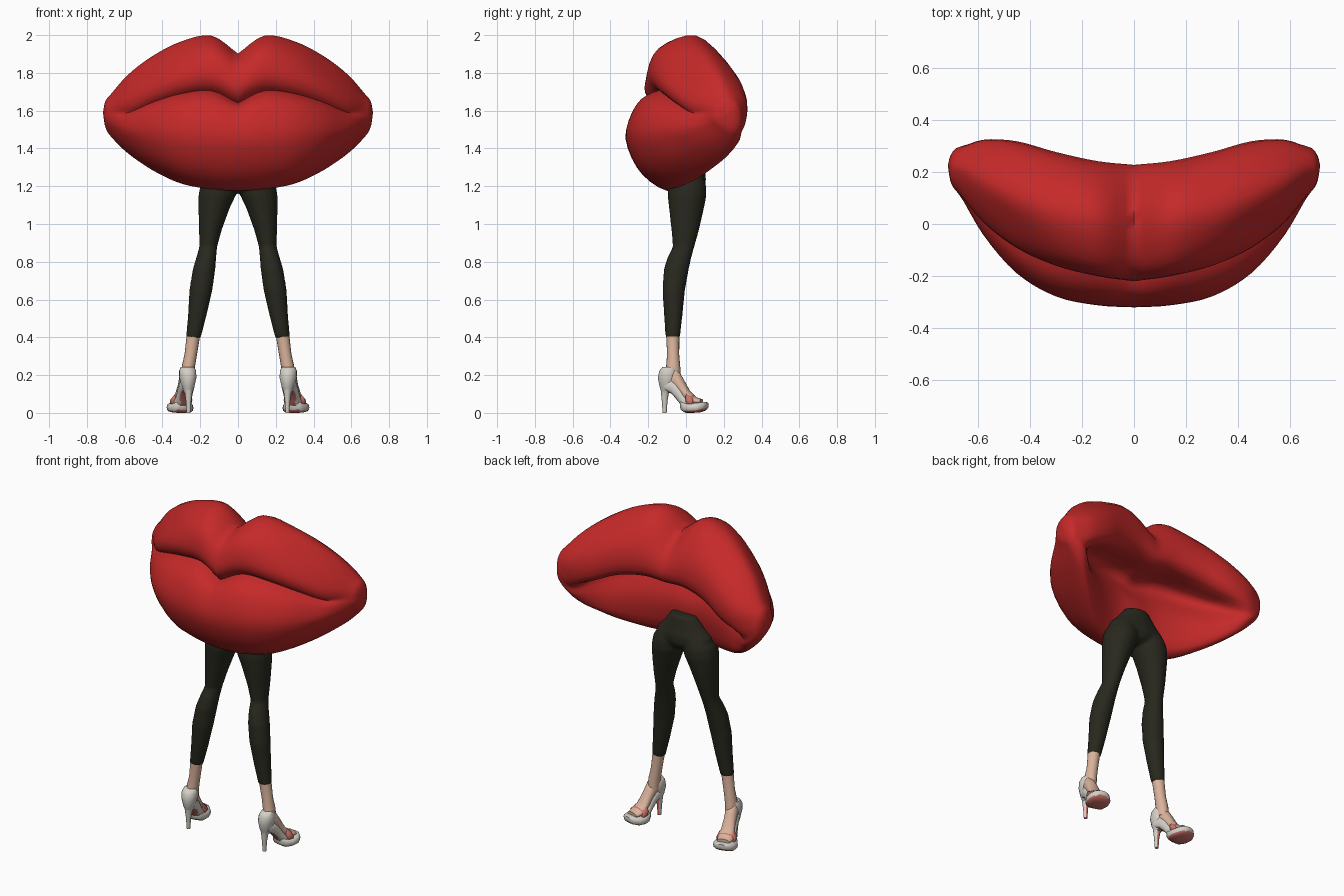
import bpy, bmesh, math
from mathutils import Vector

if "Cube" in bpy.data.objects:
    bpy.data.objects.remove(bpy.data.objects["Cube"])


def material(name, rgb):
    m = bpy.data.materials.new(name)
    m.diffuse_color = (*rgb, 1)
    m.use_nodes = True
    m.node_tree.nodes["Principled BSDF"].inputs["Base Color"].default_value = m.diffuse_color
    return m


RED = material("lip red", (0.56, 0.022, 0.022))
BLACK = material("legging black", (0.021, 0.021, 0.013))
SKIN = material("skin", (0.70, 0.45, 0.33))
WHITE = material("shoe white", (0.66, 0.63, 0.58))
PINK = material("sole pink", (0.60, 0.17, 0.14))


def loft(name, rings, mats, angle=60, rule=None, caps=True):
    """Skin a list of closed rings; rule(face) may choose a material index."""
    bm = bmesh.new()
    rows = [[bm.verts.new(p) for p in r] for r in rings]
    n = len(rows[0])
    for a, b in zip(rows, rows[1:]):
        for i in range(n):
            j = (i + 1) % n
            bm.faces.new((a[i], a[j], b[j], b[i]))
    if caps:
        bm.faces.new(rows[0])
        bm.faces.new(rows[-1])
    bmesh.ops.remove_doubles(bm, verts=bm.verts, dist=0.0004)
    bmesh.ops.recalc_face_normals(bm, faces=bm.faces)
    bm.normal_update()
    if rule:
        for f in bm.faces:
            f.material_index = rule(f)
    me = bpy.data.meshes.new(name)
    bm.to_mesh(me)
    bm.free()
    for m in mats:
        me.materials.append(m)
    ob = bpy.data.objects.new(name, me)
    bpy.context.collection.objects.link(ob)
    bpy.ops.object.select_all(action='DESELECT')
    ob.select_set(True)
    bpy.context.view_layer.objects.active = ob
    bpy.ops.object.shade_smooth_by_angle(angle=math.radians(angle))
    return ob


def spline(pts, steps, first=None, last=None):
    """Open Catmull-Rom curve through pts."""
    p = [first or 2 * pts[0] - pts[1]] + pts + [last or 2 * pts[-1] - pts[-2]]
    out = []
    for a, b, c, d in zip(p, p[1:], p[2:], p[3:]):
        for k in range(steps):
            t = k / steps
            out.append(0.5 * (2 * b + (c - a) * t + (2 * a - 5 * b + 4 * c - d) * t * t
                              + (3 * b - a - 3 * c + d) * t ** 3))
    return out + [pts[-1]]


# ---- Lips: landmark lines (y, z) running from the middle out to the corner
STATIONS = (0, 0.14, 0.30, 0.45, 0.58, 0.67)
TIP = Vector((0.715, 0.225, 1.59))
LINES = [
    [(-.17, 1.64), (-.15, 1.705), (-.12, 1.69), (-.06, 1.645), (.03, 1.59), (.115, 1.59)],     # seam
    [(-.22, 1.72), (-.20, 1.79), (-.16, 1.78), (-.09, 1.73), (.01, 1.66), (.125, 1.635)],      # upper front
    [(-.16, 1.85), (-.145, 1.93), (-.09, 1.905), (-.01, 1.83), (.08, 1.75), (.165, 1.675)],    # upper shoulder
    [(.02, 1.90), (.05, 1.995), (.07, 1.965), (.12, 1.89), (.18, 1.79), (.22, 1.69)],          # top
    [(.20, 1.77), (.215, 1.83), (.25, 1.81), (.295, 1.74), (.31, 1.67), (.275, 1.65)],         # back
    [(.20, 1.635), (.215, 1.645), (.25, 1.62), (.295, 1.56), (.315, 1.535), (.295, 1.585)],    # back rim
    [(-.05, 1.60), (-.04, 1.63), (.01, 1.61), (.11, 1.56), (.275, 1.475), (.292, 1.525)],      # cavity
    [(.02, 1.42), (.02, 1.42), (.07, 1.42), (.16, 1.41), (.27, 1.425), (.275, 1.48)],          # inner lower lip
    [(-.06, 1.18), (-.05, 1.19), (.02, 1.22), (.125, 1.285), (.21, 1.372), (.235, 1.46)],      # bottom
    [(-.23, 1.26), (-.22, 1.265), (-.18, 1.28), (-.09, 1.335), (.06, 1.405), (.175, 1.48)],    # lower shoulder
    [(-.32, 1.45), (-.312, 1.46), (-.278, 1.465), (-.188, 1.47), (-.035, 1.485), (.125, 1.52)],  # lower front
    [(-.27, 1.60), (-.26, 1.635), (-.23, 1.625), (-.15, 1.595), (-.02, 1.555), (.111, 1.555)],  # lower crest
]
curves = []
for line in LINES:
    pts = [Vector((x, y, z)) for x, (y, z) in zip(STATIONS, line)]
    near = TIP.lerp(pts[-1], 0.6)
    near.x = 0.702
    curves.append(spline(pts + [near, TIP], 4))
half = []
for ring in zip(*curves):
    ring = list(ring)
    seam = ring[0]
    fade = max(0, min(1, (0.665 - seam.x) / 0.09))      # the crease dies out at the corner
    inside = seam + Vector((0, (ring[1] - ring[-1]).length * 0.7, 0))
    half.append(spline(ring + [seam.copy()], 4, ring[-1].lerp(inside, fade),
                       ring[1].lerp(inside, fade))[:-1])
mirrored = [[Vector((-p.x, p.y, p.z)) for p in r] for r in half[:0:-1]]
loft("lips", mirrored + half, [RED], 75, caps=False)


# ---- Legs and shoes
def flat_ring(x, y, z, rx, ry, n=16):
    return [Vector((x + rx * math.cos(2 * math.pi * i / n),
                    y + ry * math.sin(2 * math.pi * i / n), z)) for i in range(n)]


def upright_ring(x, y, z, rx, rz, power=1.0, n=16):
    out = []
    for i in range(n):
        c, s = math.cos(2 * math.pi * i / n), math.sin(2 * math.pi * i / n)
        out.append(Vector((x + rx * math.copysign(abs(c) ** power, c), y,
                           z + rz * math.copysign(abs(s) ** power, s))))
    return out


def mirror(rings, side):
    return [[Vector((side * p.x, p.y, p.z)) for p in r] for r in rings]


def turn_out(rings):
    """Turn a shoe part outwards around the ankle."""
    a, cx, cy = math.radians(14), 0.262, -0.08
    return [[Vector((cx + 0.008 + (p.x - cx) * math.cos(a) + (p.y - cy) * math.sin(a),
                     cy - (p.x - cx) * math.sin(a) + (p.y - cy) * math.cos(a), p.z))
             for p in r] for r in rings]


hips = [flat_ring(*r) for r in [
    (0, .005, 1.165, .03, .05), (0, .005, 1.185, .10, .085), (0, .006, 1.22, .185, .10),
    (0, .010, 1.26, .178, .095), (0, .015, 1.31, .13, .075), (0, .02, 1.375, .08, .055)]]

# leg rows: x from, x to, y from, y to, z
LEG = [(.05, .12, -.03, .05, 1.30), (.02, .165, -.08, .09, 1.26), (.005, .20, -.097, .107, 1.205),
       (.012, .21, -.098, .109, 1.15), (.045, .21, -.09, .095, 1.08),
       (.085, .207, -.078, .07, .97), (.11, .205, -.07, .045, .88), (.115, .222, -.10, .028, .82),
       (.12, .24, -.118, .015, .76), (.135, .258, -.125, -.005, .65), (.165, .265, -.117, -.018, .52),
       (.197, .276, -.108, -.032, .395)]
leg = [flat_ring((a + b) / 2, (c + d) / 2, z, (b - a) / 2, (d - c) / 2) for a, b, c, d, z in LEG]
ankle = [flat_ring(*r) for r in [(.236, -.07, .41, .036, .035), (.25, -.068, .31, .033, .032),
                                 (.262, -.068, .25, .035, .037), (.268, -.068, .18, .034, .042)]]
foot = turn_out([upright_ring(*r) for r in [
    (.262, -.115, .19, .02, .03), (.262, -.09, .19, .034, .05), (.262, -.05, .175, .036, .065),
    (.262, -.015, .125, .036, .06), (.264, .02, .085, .042, .035), (.266, .055, .065, .048, .02),
    (.266, .088, .06, .038, .014)]])
counter = turn_out([flat_ring(*r) for r in [
    (.262, -.105, .105, .020, .024), (.262, -.10, .14, .034, .042), (.262, -.098, .185, .045, .053),
    (.262, -.094, .222, .045, .049), (.262, -.088, .243, .036, .038)]])
heel = turn_out([flat_ring(*r) for r in [
    (.262, -.107, .17, .034, .036), (.262, -.112, .12, .022, .023), (.262, -.114, .06, .014, .015),
    (.262, -.114, 0, .010, .011)]])
shank = turn_out([upright_ring(*r, .7) for r in [
    (.262, -.11, .145, .034, .025), (.262, -.07, .14, .040, .042), (.262, -.035, .105, .040, .047),
    (.263, -.005, .06, .044, .042), (.265, .025, .035, .05, .03)]])
platform = turn_out([upright_ring(*r, .6) for r in [
    (.264, -.02, .045, .038, .03), (.265, .005, .028, .056, .028), (.266, .04, .026, .069, .026),
    (.267, .08, .029, .066, .026), (.268, .107, .036, .048, .023), (.268, .121, .041, .022, .014)]])
strap = turn_out([upright_ring(*r) for r in [
    (.264, .012, .075, .052, .032), (.265, .016, .068, .056, .044), (.266, .035, .06, .058, .04),
    (.266, .05, .058, .058, .034), (.266, .053, .055, .052, .026)]])


def sole(face):
    """Undersides take the sole colour."""
    return 1 if face.normal.z < -0.55 else 0


def heel_front(face):
    """The face of the heel towards the toes takes the sole colour."""
    return 1 if face.normal.y > 0.75 else 0


# leggings: hips and both legs fused into one smooth skin
parts = [loft("hips", hips, [BLACK])] + [loft("legging", mirror(leg, s), [BLACK]) for s in (1, -1)]
for ob in parts:
    ob.select_set(True)
bpy.context.view_layer.objects.active = parts[0]
bpy.ops.object.join()
parts[0].name = "leggings"
fuse = parts[0].modifiers.new("fuse", 'REMESH')
fuse.mode = 'VOXEL'
fuse.voxel_size = 0.01
fuse.use_smooth_shade = True
relax = parts[0].modifiers.new("relax", 'SMOOTH')
relax.factor, relax.iterations = 0.5, 5

for side, tag in ((1, "right"), (-1, "left")):
    loft(tag + "_ankle", mirror(ankle, side), [SKIN])
    loft(tag + "_foot", mirror(foot, side), [SKIN])
    loft(tag + "_heel_counter", mirror(counter, side), [WHITE])
    loft(tag + "_stiletto", mirror(heel, side), [WHITE, PINK], rule=heel_front)
    loft(tag + "_shank", mirror(shank, side), [WHITE, PINK], rule=sole)
    loft(tag + "_platform", mirror(platform, side), [WHITE, PINK], rule=sole)
    loft(tag + "_toe_strap", mirror(strap, side), [PINK])
